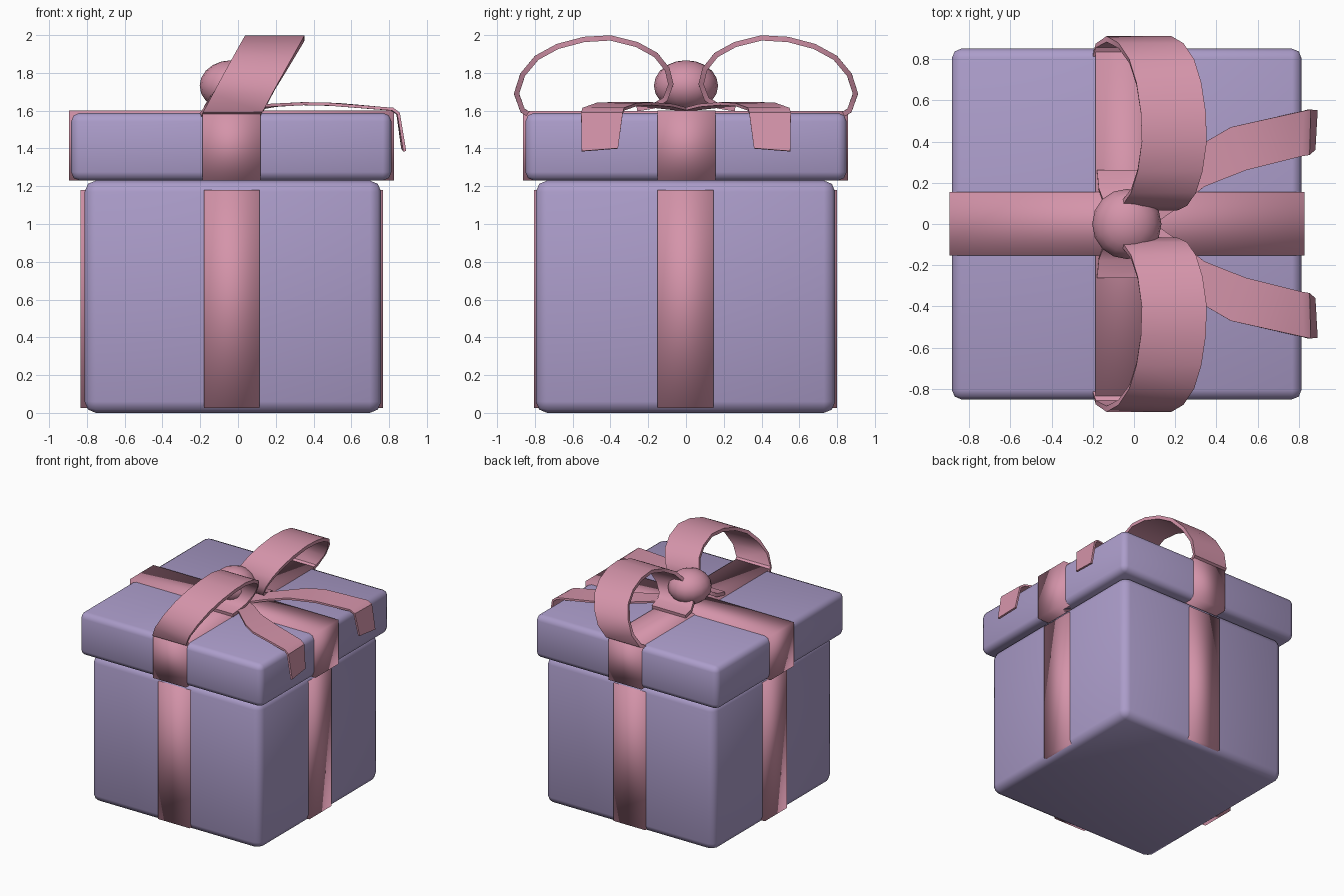
import bpy, bmesh
from mathutils import Vector

if "Cube" in bpy.data.objects:
    bpy.data.objects.remove(bpy.data.objects["Cube"])


def material(name, rgb):
    m = bpy.data.materials.new(name)
    m.diffuse_color = (*rgb, 1)
    m.use_nodes = True
    m.node_tree.nodes["Principled BSDF"].inputs["Base Color"].default_value = m.diffuse_color
    return m


purple = material("lavender_paper", (0.41, 0.335, 0.59))
pink = material("pink_ribbon", (0.66, 0.295, 0.40))


def finish(name, bm, mat):
    mesh = bpy.data.meshes.new(name)
    bm.to_mesh(mesh)
    bm.free()
    mesh.materials.append(mat)
    mesh.shade_smooth()
    ob = bpy.data.objects.new(name, mesh)
    bpy.context.collection.objects.link(ob)
    return ob


def block(name, lo, hi, mat, bevel=0.0):
    """Axis-aligned block between two corners, optionally rounded."""
    lo, hi = Vector(lo), Vector(hi)
    bm = bmesh.new()
    bmesh.ops.create_cube(bm, size=1)
    for v in bm.verts:
        v.co = Vector([(lo[i] + hi[i]) / 2 + v.co[i] * (hi[i] - lo[i]) for i in range(3)])
    ob = finish(name, bm, mat)
    if bevel:
        mod = ob.modifiers.new("rounded_edges", 'BEVEL')
        mod.width, mod.segments = bevel, 2
        mod.limit_method = 'NONE'
        mod.harden_normals = False
    return ob


def strip(name, edge_a, edge_b, thickness):
    """Ribbon band between two matching edge lines, given thickness."""
    bm = bmesh.new()
    rows = [(bm.verts.new(a), bm.verts.new(b)) for a, b in zip(edge_a, edge_b)]
    for (a, b), (c, d) in zip(rows, rows[1:]):
        bm.faces.new((a, b, d, c))
    ob = finish(name, bm, pink)
    mod = ob.modifiers.new("thickness", 'SOLIDIFY')
    mod.thickness, mod.offset = thickness, 0
    bpy.context.view_layer.objects.active = ob
    ob.select_set(True)
    bpy.ops.object.modifier_apply(modifier=mod.name)
    bpy.ops.object.shade_smooth_by_angle(angle=0.7)
    ob.select_set(False)
    return ob


# Box and lid
block("box", (-0.812, -0.795, 0), (0.758, 0.79, 1.23), purple, 0.06)
block("lid", (-0.883, -0.85, 1.23), (0.812, 0.85, 1.588), purple, 0.045)

# Wrapping bands on the box and on the lid
block("box_band_front_back", (-0.18, -0.805, 0.025), (0.115, 0.80, 1.18), pink)
block("box_band_sides", (-0.835, -0.15, 0.025), (0.768, 0.145, 1.18), pink)
block("lid_band_front_back", (-0.187, -0.862, 1.23), (0.12, 0.857, 1.598), pink)
block("lid_band_sides", (-0.895, -0.152, 1.23), (0.827, 0.155, 1.60), pink)

# Bow knot
bm = bmesh.new()
bmesh.ops.create_uvsphere(bm, u_segments=16, v_segments=10, radius=1)
for v in bm.verts:
    v.co = Vector((-0.035 + v.co.x * 0.168, v.co.y * 0.17, 1.732 + v.co.z * 0.135))
finish("bow_knot", bm, pink)

# Bow loop profile (y, z); the loop leans towards +x as it rises
loop = [(0.26, 1.61), (0.17, 1.625), (0.11, 1.66), (0.08, 1.74), (0.10, 1.82),
        (0.16, 1.895), (0.26, 1.95), (0.40, 1.985), (0.54, 1.977), (0.68, 1.94),
        (0.79, 1.88), (0.865, 1.79), (0.897, 1.69), (0.865, 1.60), (0.82, 1.575)]


def lean(z):
    return -0.20 + (z - 1.575) * 0.58


# Tail edges (x, y, z)
tail_out = [(-0.02, 0.06, 1.61), (0.16, 0.22, 1.628), (0.35, 0.40, 1.637),
            (0.47, 0.47, 1.635), (0.82, 0.548, 1.608), (0.85, 0.555, 1.585),
            (0.883, 0.552, 1.385)]
tail_in = [(0.10, 0.00, 1.61), (0.20, 0.07, 1.628), (0.34, 0.18, 1.637),
           (0.54, 0.26, 1.632), (0.81, 0.328, 1.608), (0.845, 0.335, 1.585),
           (0.872, 0.36, 1.40)]

for side, s in (("back", 1), ("front", -1)):
    strip("bow_loop_" + side,
          [(lean(z), s * y, z) for y, z in loop],
          [(lean(z) + 0.315, s * y, z) for y, z in loop], 0.028)
    strip("bow_tail_" + side,
          [(x, s * y, z) for x, y, z in tail_out],
          [(x, s * y, z) for x, y, z in tail_in], 0.016)
